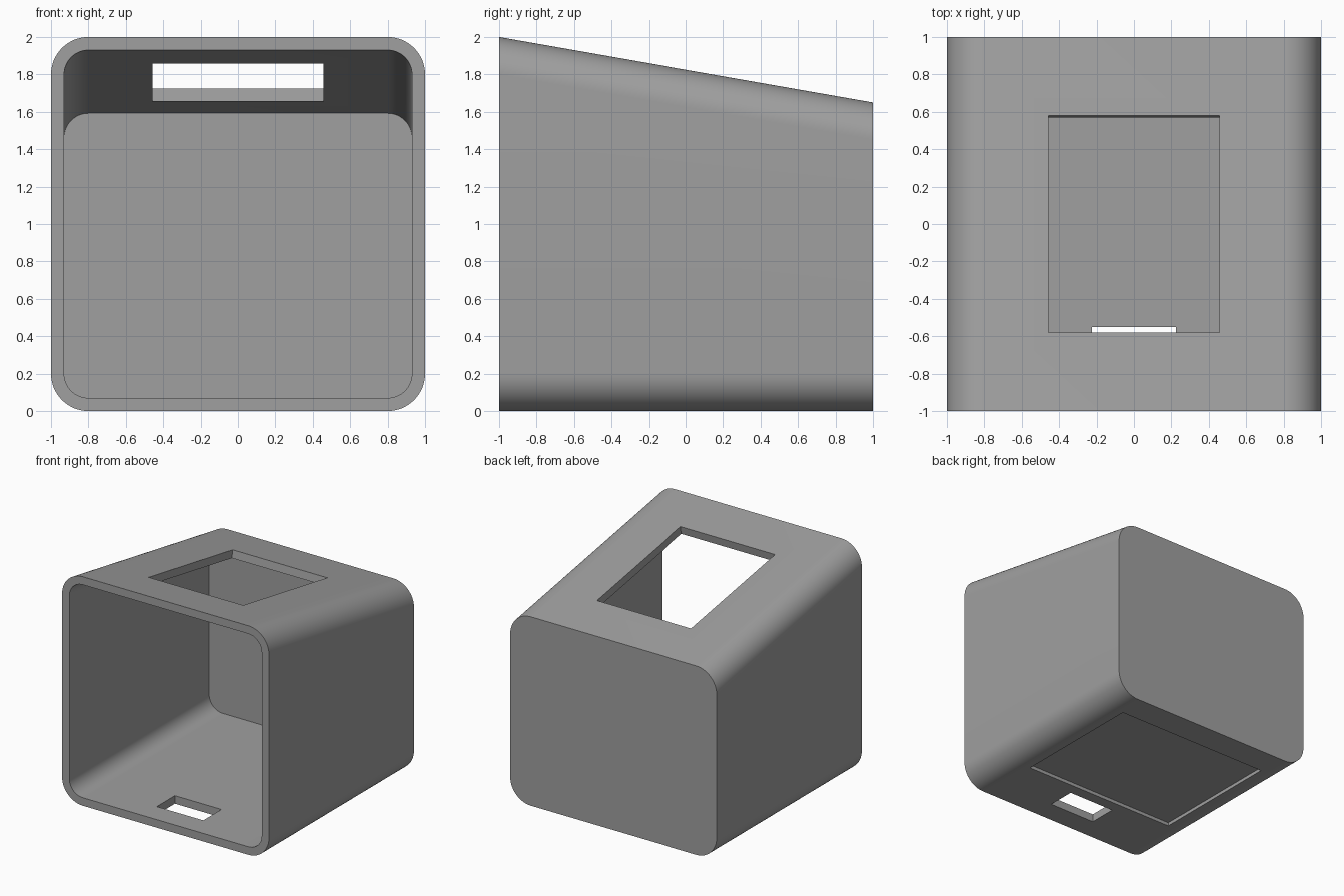
import bpy, bmesh, math
from mathutils import Matrix

if "Cube" in bpy.data.objects:
    bpy.data.objects.remove(bpy.data.objects["Cube"])

SLOPE = 0.175      # fall of the roof per unit of depth
WALL = 0.07
RADIUS = 0.2

grey = bpy.data.materials.new("mid_grey")
grey.diffuse_color = (0.35, 0.35, 0.35, 1)
grey.use_nodes = True
grey.node_tree.nodes["Principled BSDF"].inputs["Base Color"].default_value = grey.diffuse_color


def outline(inset, y, steps=16):
    """Rounded square at depth y, its upper half lowered to follow the roof."""
    r, flat = RADIUS - inset, 1 - RADIUS
    points = []
    for quarter, (sx, sz) in enumerate([(1, 1), (-1, 1), (-1, -1), (1, -1)]):
        for i in range(steps + 1):
            a = (quarter + i / steps) * math.pi / 2
            drop = SLOPE * (y + 1) if sz > 0 else 0
            points.append((sx * flat + r * math.cos(a), y,
                           1 + sz * flat + r * math.sin(a) - drop))
    return points


def bridge(bm, a, b):
    for i in range(len(a)):
        j = (i + 1) % len(a)
        bm.faces.new((a[i], a[j], b[j], b[i]))


def cutter(name, size, location, tilt=0):
    bm = bmesh.new()
    bmesh.ops.create_cube(bm, size=1)
    bm.transform(Matrix.Translation(location) @ Matrix.Rotation(tilt, 4, 'X')
                 @ Matrix.Diagonal((*size, 1)))
    mesh = bpy.data.meshes.new(name)
    bm.to_mesh(mesh)
    bm.free()
    mesh.materials.append(grey)
    obj = bpy.data.objects.new(name, mesh)
    bpy.context.collection.objects.link(obj)
    obj.hide_render = True
    return obj


# Hollow housing with an open front and a closed back
bm = bmesh.new()
back_inside = 1 - WALL
loops = [[bm.verts.new(p) for p in outline(inset, y)]
         for inset, y in ((0, 1), (0, -1), (WALL, -1), (WALL, back_inside))]
for a, b in zip(loops, loops[1:]):
    bridge(bm, a, b)
bm.faces.new(loops[0])
bm.faces.new(loops[-1])
bmesh.ops.recalc_face_normals(bm, faces=bm.faces)
mesh = bpy.data.meshes.new("housing")
bm.to_mesh(mesh)
bm.free()
mesh.materials.append(grey)
housing = bpy.data.objects.new("housing", mesh)
bpy.context.collection.objects.link(housing)

# Roof window square to the slope, floor slot, shallow recess underneath
tilt = -math.atan(SLOPE)
cutters = [
    cutter("roof_window_cutter", (0.914, 1.16 / math.cos(tilt), 0.4),
           (0, 0, 2 - SLOPE), tilt),
    cutter("floor_slot_cutter", (0.45, 0.25, 0.4), (0, -0.675, 0)),
    cutter("base_recess_cutter", (1.5, 1.2, 0.06), (0, 0.15, 0)),
]
bpy.context.view_layer.objects.active = housing
housing.select_set(True)
for c in cutters:
    mod = housing.modifiers.new(c.name, 'BOOLEAN')
    mod.operation = 'DIFFERENCE'
    mod.solver = 'EXACT'
    mod.object = c
    bpy.ops.object.modifier_apply(modifier=mod.name)
    bpy.data.objects.remove(c, do_unlink=True)

bpy.ops.object.shade_smooth_by_angle(angle=math.radians(30))
